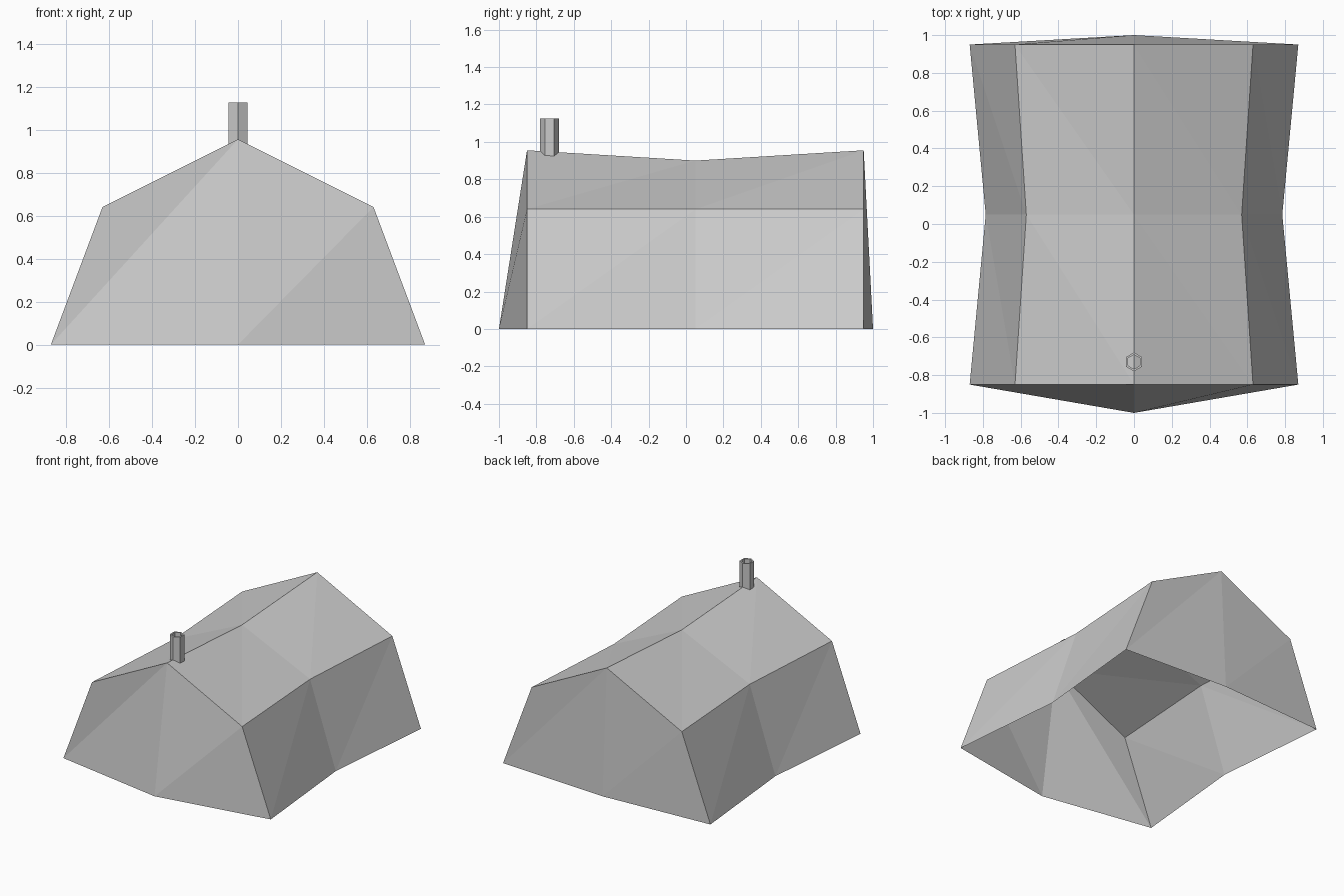
import bpy, bmesh, math

if "Cube" in bpy.data.objects:
    bpy.data.objects.remove(bpy.data.objects["Cube"])


def make_material(name, color):
    mat = bpy.data.materials.new(name)
    mat.use_nodes = True
    mat.diffuse_color = color
    mat.node_tree.nodes["Principled BSDF"].inputs["Base Color"].default_value = color
    return mat


def finish(name, bm, mat):
    mesh = bpy.data.meshes.new(name)
    bm.to_mesh(mesh)
    bm.free()
    mesh.materials.append(mat)
    obj = bpy.data.objects.new(name, mesh)
    bpy.context.collection.objects.link(obj)
    return obj


grey = make_material("plain grey", (0.6, 0.6, 0.6, 1))

# Tent shell: three cross-sections, pinched and sagging in the middle
bm = bmesh.new()
EAVE = 0.64
sections = []
for y, base, eave, ridge in [(-0.85, 0.87, 0.63, 0.955),
                             (0.05, 0.785, 0.57, 0.9),
                             (0.95, 0.87, 0.63, 0.955)]:
    outline = [(base, 0), (eave, EAVE), (0, ridge), (-eave, EAVE), (-base, 0)]
    sections.append([bm.verts.new((x, y, z)) for x, z in outline])

# Walls and roof slopes, with the folds turned half around between the sides
for near, far in zip(sections, sections[1:]):
    for i in range(4):
        a, b, c, d = near[i], far[i], far[i + 1], near[i + 1]
        bm.faces.new((a, b, c))
        bm.faces.new((a, c, d))

# Gable ends, each bulging to a point on the ground
for section, y in ((sections[0], -1), (sections[2][::-1], 1)):
    foot = bm.verts.new((0, y, 0))
    base_a, eave_a, ridge, eave_b, base_b = section
    bm.faces.new((foot, base_a, eave_a))
    bm.faces.new((foot, eave_a, ridge))
    bm.faces.new((foot, ridge, base_b))
    bm.faces.new((base_b, ridge, eave_b))
finish("tent_shell", bm, grey)

# Hollow six-sided chimney pipe standing on the ridge
bm = bmesh.new()
rings = []
for radius, z in [(0.05, 0.92), (0.05, 1.125), (0.038, 1.125), (0.038, 0.92)]:
    rings.append([bm.verts.new((radius * math.sin(k * math.pi / 3),
                                -0.73 + radius * math.cos(k * math.pi / 3), z))
                  for k in range(6)])
for r in range(4):
    low, high = rings[r], rings[(r + 1) % 4]
    for k in range(6):
        n = (k + 1) % 6
        bm.faces.new((low[k], high[k], high[n], low[n]))
bmesh.ops.recalc_face_normals(bm, faces=bm.faces)
finish("chimney_pipe", bm, grey)
